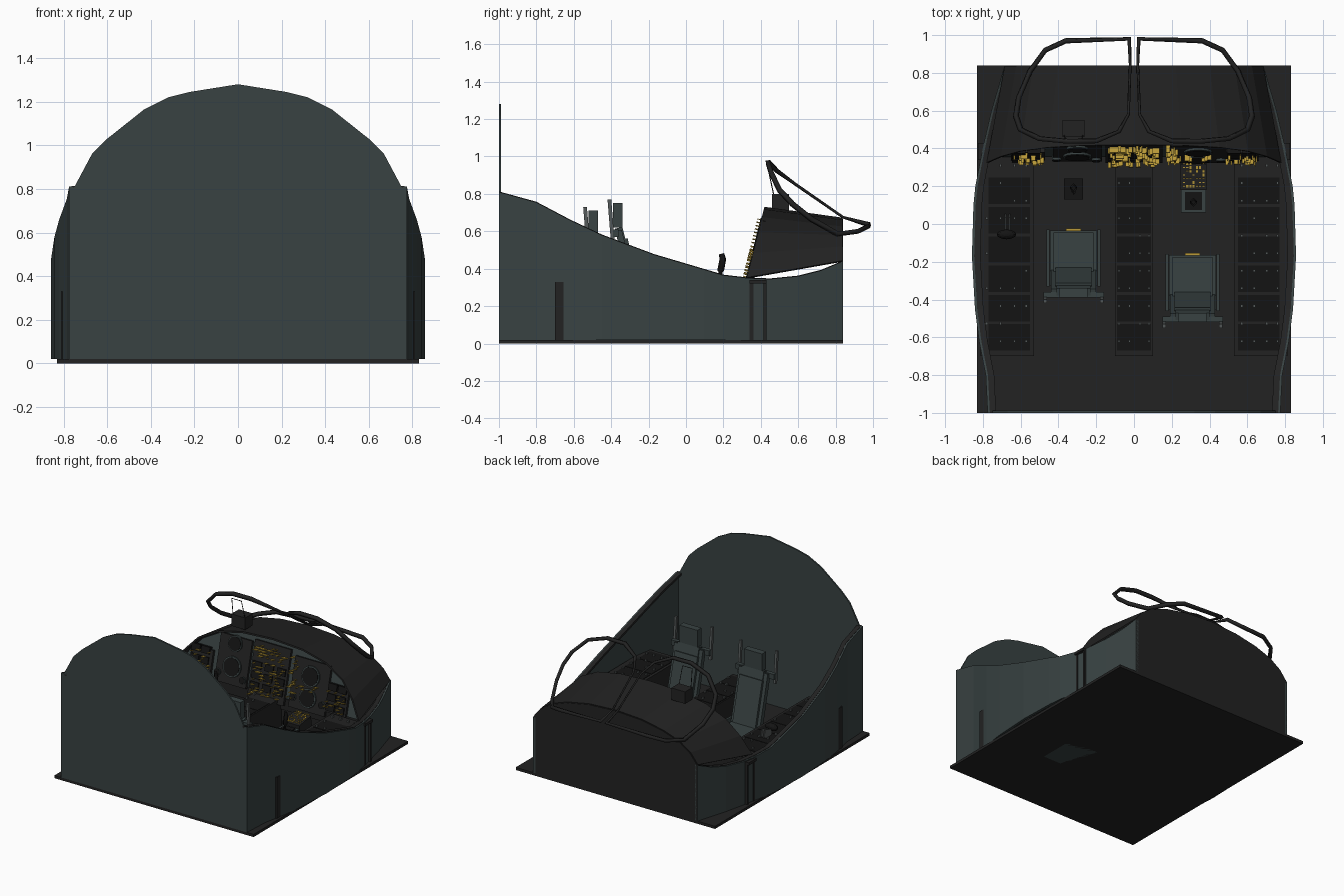
import bpy, bmesh, math, random
from mathutils import Matrix, Vector

random.seed(4)
if "Cube" in bpy.data.objects:
    bpy.data.objects.remove(bpy.data.objects["Cube"])


def material(name, r, g, b):
    m = bpy.data.materials.new(name)
    m.use_nodes = True
    m.diffuse_color = (r, g, b, 1)
    m.node_tree.nodes["Principled BSDF"].inputs["Base Color"].default_value = (r, g, b, 1)
    return m


GREEN = material("grey_green_paint", .040, .055, .055)
BLACK = material("matt_black", .016, .016, .016)
DARK = material("instrument_black", .007, .007, .007)
METAL = material("grey_metal", .09, .1, .1)
YELLOW = material("yellow_marking", .5, .33, .04)


def finish(name, bm, mat):
    bmesh.ops.recalc_face_normals(bm, faces=bm.faces)
    me = bpy.data.meshes.new(name)
    bm.to_mesh(me)
    bm.free()
    me.materials.append(mat)
    ob = bpy.data.objects.new(name, me)
    bpy.context.collection.objects.link(ob)
    return ob


def boxes(name, mat, items):
    """items: (centre, size, tilt about x) joined in one mesh"""
    bm = bmesh.new()
    for c, s, tilt in items:
        m = Matrix.Translation(c) @ Matrix.Rotation(tilt, 4, 'X') @ Matrix.Diagonal((*s, 1))
        bmesh.ops.create_cube(bm, size=1, matrix=m)
    return finish(name, bm, mat)


def box(name, mat, lo, hi):
    lo, hi = Vector(lo), Vector(hi)
    return boxes(name, mat, [((lo + hi) / 2, hi - lo, 0)])


def loft(name, mat, rings, closed=True, caps=True):
    bm = bmesh.new()
    rows = [[bm.verts.new(p) for p in ring] for ring in rings]
    n = len(rows[0])
    for a, b in zip(rows, rows[1:]):
        for i in range(n if closed else n - 1):
            j = (i + 1) % n
            bm.faces.new((a[i], a[j], b[j], b[i]))
    if caps:
        bm.faces.new(rows[0])
        bm.faces.new(rows[-1])
    return finish(name, bm, mat)


def tube(name, mat, pts, radius, cyclic=False):
    cu = bpy.data.curves.new(name, 'CURVE')
    cu.dimensions = '3D'
    cu.bevel_depth = 0.016
    cu.bevel_resolution = 0
    cu.use_fill_caps = True
    sp = cu.splines.new('POLY')
    sp.points.add(len(pts) - 1)
    for p, co in zip(sp.points, pts):
        p.co = (*co[:3], 1)
        p.radius = (co[3] if len(co) > 3 else radius) / 0.016
    sp.use_cyclic_u = cyclic
    cu.materials.append(mat)
    ob = bpy.data.objects.new(name, cu)
    bpy.context.collection.objects.link(ob)
    return ob


def mirrored(half):
    return [(-x, z) for x, z in half[:0:-1]] + half


# Floor slab and rear bulkhead
box("floor_slab", BLACK, (-.83, -1, 0), (.83, .84, .02))
arch = mirrored([(0, 1.28), (.22, 1.245), (.32, 1.22), (.43, 1.165), (.6, 1.03), (.67, .96),
                 (.75, .81), (.77, .77), (.77, .02)])
loft("rear_bulkhead", GREEN, [[(x, y, z) for x, z in arch] for y in (-1, -.988)])

# Side walls with dark rims: y, half width, height
STATIONS = [(-1, .775, .81), (-.8, .785, .755), (-.62, .82, .66), (-.45, .842, .58),
            (-.17, .858, .475), (.1, .85, .395), (.2, .84, .365), (.33, .815, .35), (.45, .79, .345),
            (.6, .755, .36), (.72, .72, .39), (.84, .685, .44)]
for s, side in ((1, "left"), (-1, "right")):
    loft(side + "_wall", GREEN, [[(s * w, y, .02), (s * w, y, h), (s * (w - .02), y, h),
                                  (s * (w - .02), y, .02)] for y, w, h in STATIONS])
    loft(side + "_wall_rim", BLACK, [[(s * (w - .012), y, h - .015), (s * (w - .012), y, h + .003),
                                      (s * (w - .045), y, h + .003), (s * (w - .045), y, h - .015)]
                                     for y, w, h in STATIONS])
    box(side + "_console", BLACK, (s * .53, -.7, .02), (s * .813, .36, .33))
    box(side + "_sill_bracket", BLACK, (s * .76, .34, .32), (s * .825, .43, .34))
box("centre_console", BLACK, (-.1, -.7, .02), (.1, .38, .33))
box("footwell_frame", BLACK, (-.812, .414, 0), (.812, .43, .335))

# Console switches
knobs = []
for x0, x1 in ((-.78, -.57), (-.08, .08), (.57, .76)):
    for i in range(11):
        y = -.62 + i * .093
        for t in (0, .35, .7, 1):
            if random.random() < .6:
                knobs.append(((x0 + (x1 - x0) * t, y, .335), (.012, .014, .022), 0))
boxes("console_switches", METAL, knobs)
boxes("console_panels", DARK, [((x, -.6 + i * .155, .331), (w, .14, .006), 0)
                               for x, w in ((-.66, .22), (0, .18), (.66, .22)) for i in range(6)])

# Glare shield
SLOPE = .25
TILT = -math.atan(SLOPE)


def panel_y(z):
    return .325 + (z - .35) * SLOPE


front = mirrored([(0, .725), (.25, .712), (.45, .67), (.6, .59), (.7, .48), (.775, .35)])
rear = mirrored([(0, .667), (.22, .655), (.4, .62), (.53, .575), (.62, .515), (.68, .44)])
shield = loft("glare_shield", BLACK, [[(x, panel_y(z), z) for x, z in front],
                                      [(x, .835, z) for x, z in rear]], closed=False, caps=False)
solid = shield.modifiers.new("thickness", 'SOLIDIFY')
solid.thickness = .012
solid.offset = 0
nose = [(-.68, .02)] + rear + [(.68, .02)]
loft("nose_bulkhead", BLACK, [[(x, y, z) for x, z in nose] for y in (.828, .84)])

# Instrument panel
face = [(x * .97, z * .985) for x, z in front]
loft("instrument_panel", GREEN, [[(x, panel_y(z) + d, z) for x, z in face] for d in (.03, .042)])


def on_panel(x, z, w, h, depth=.02):
    return ((x, panel_y(z) + .03 - depth / 2, z), (w, depth, h), TILT)


boxes("panel_modules", BLACK, [on_panel(-.3, .5, .26, .34), on_panel(0, .49, .3, .4),
                               on_panel(.34, .48, .3, .36), on_panel(-.56, .44, .18, .18),
                               on_panel(.57, .43, .18, .18)])
boxes("panel_boxes", DARK, [on_panel(x, z, .07, .05, .03) for x in (-.61, -.53, -.1, 0, .1, .53, .61)
                            for z in (.38, .45, .52)])
box("under_panel", BLACK, (-.53, .36, .25), (.53, .42, .335))


def dials(name, mat, spots, depth):
    bm = bmesh.new()
    for x, z, r in spots:
        m = Matrix.Translation((x, panel_y(z) + .01, z)) @ Matrix.Rotation(TILT + math.pi / 2, 4, 'X')
        bmesh.ops.create_cone(bm, cap_ends=True, segments=16, radius1=r, radius2=r, depth=depth, matrix=m)
    finish(name, bm, mat)


SPOTS = [(-.3, .62, .05), (-.3, .46, .065), (.34, .55, .065), (.34, .4, .06), (-.41, .4, .022),
         (-.2, .39, .022), (.22, .38, .022), (.46, .38, .022)]
dials("dial_bezels", GREEN, [(x, z, r * 1.15) for x, z, r in SPOTS], .024)
dials("dial_faces", DARK, SPOTS, .03)

# Yellow panel markings in small rows
marks = []
for cx, cz, w, h, n in ((0, .48, .26, .36, 110), (-.56, .44, .17, .16, 22), (.57, .42, .17, .14, 22),
                        (.2, .5, .06, .28, 18), (.34, .47, .26, .04, 8)):
    for i in range(n):
        x = cx + random.uniform(-.5, .5) * w
        z = cz + round(random.uniform(-.5, .5) * h / .018) * .018
        marks.append(on_panel(x, z, random.choice((.008, .014, .022)), .005, .052))
boxes("panel_markings", YELLOW, marks)

# Head-up sight on the shield
boxes("sight_unit", BLACK, [((-.32, .505, .755), (.115, .09, .09), 0)])
tube("sight_frame", BLACK, [(-.37, .47, .79), (-.36, .44, .93), (-.28, .44, .93), (-.27, .47, .79)], .003)

# Windscreen frame: x, y, z, radius
HOOP = [(.025, .98, .635, .014), (.36, .97, .625, .016), (.47, .92, .6, .016), (.55, .81, .585, .016),
        (.61, .67, .665, .016), (.625, .57, .745, .016), (.6, .5, .82, .016), (.5, .452, .92, .016),
        (.35, .438, .968, .016), (.2, .44, .968, .016), (.08, .49, .92, .012), (.03, .58, .855, .008),
        (.02, .84, .675, .007)]
for s, side in ((1, "left"), (-1, "right")):
    tube(side + "_windscreen_hoop", BLACK, [(s * x, y, z, r) for x, y, z, r in HOOP], .016, True)


# Seats
def seat(side, x, y, z):
    def part(name, mat, *items):
        boxes(side + "_seat_" + name, mat, [((x + a, y + b, z + c), s, t) for (a, b, c), s, t in items])
    lean = math.atan(.25)
    part("bucket", GREEN, ((0, -.18, .125), (.25, .29, .17), 0),
         *[((k * .135, -.18, .17), (.016, .3, .16), 0) for k in (1, -1)])
    part("cushion", GREEN, ((0, -.15, .22), (.21, .21, .03), 0))
    part("back", GREEN, ((0, -.31, .4), (.24, .035, .42), lean))
    part("back_pad", GREEN, ((0, -.285, .39), (.19, .03, .35), lean))
    part("headrest", GREEN, ((0, -.365, .685), (.15, .05, .13), 0), ((0, -.35, .58), (.18, .04, .08), lean))
    part("shoulder_bar", GREEN, ((0, -.375, .59), (.32, .03, .04), 0))
    part("rails", METAL, *[((k * .15, -.4, .65), (.018, .02, .24), .08) for k in (1, -1)])
    part("pull_handle", YELLOW, ((0, -.03, .225), (.08, .014, .02), 0))


seat("right", -.32, 0, 0)
seat("left", .31, -.13, -.04)


# Control sticks
def stick(side, x, y, z):
    tube(side + "_control_stick", DARK, [(x, y - .02, .04, .01), (x, y, z - .1, .01), (x, y, z - .09, .018),
                                         (x, y + .012, z - .03, .018), (x, y + .005, z, .014)], .015)


box("right_stick_base", DARK, (-.37, .13, .02), (-.27, .24, .06))
stick("right", -.32, .185, .48)
box("left_pedestal", GREEN, (.25, .06, .02), (.38, .19, .24))
box("left_stick_plate", DARK, (.27, .075, .24), (.36, .17, .246))
stick("left", .315, .11, .38)

# Keypad ahead of the left stick
boxes("keypad_box", BLACK, [((.315, .26, .2), (.14, .14, .16), .15)])
boxes("keypad_markings", YELLOW, [((.265 + i * .017, .2 + j * .02, .274 + j * .003),
                                   (.011, random.choice((.005, .014)), .008), .15)
                                  for i in range(7) for j in range(7) if random.random() < .75])

# Throttle on the right console
boxes("throttle_levers", METAL, [((-.67 + d, 0, .36), (.008, .09, .06), .3) for d in (-.012, .012)])
bm = bmesh.new()
bmesh.ops.create_uvsphere(bm, u_segments=12, v_segments=8, radius=1,
                          matrix=Matrix.Translation((-.675, -.055, .385)) @ Matrix.Diagonal((.052, .026, .028, 1)))
finish("throttle_grip", bm, DARK)
